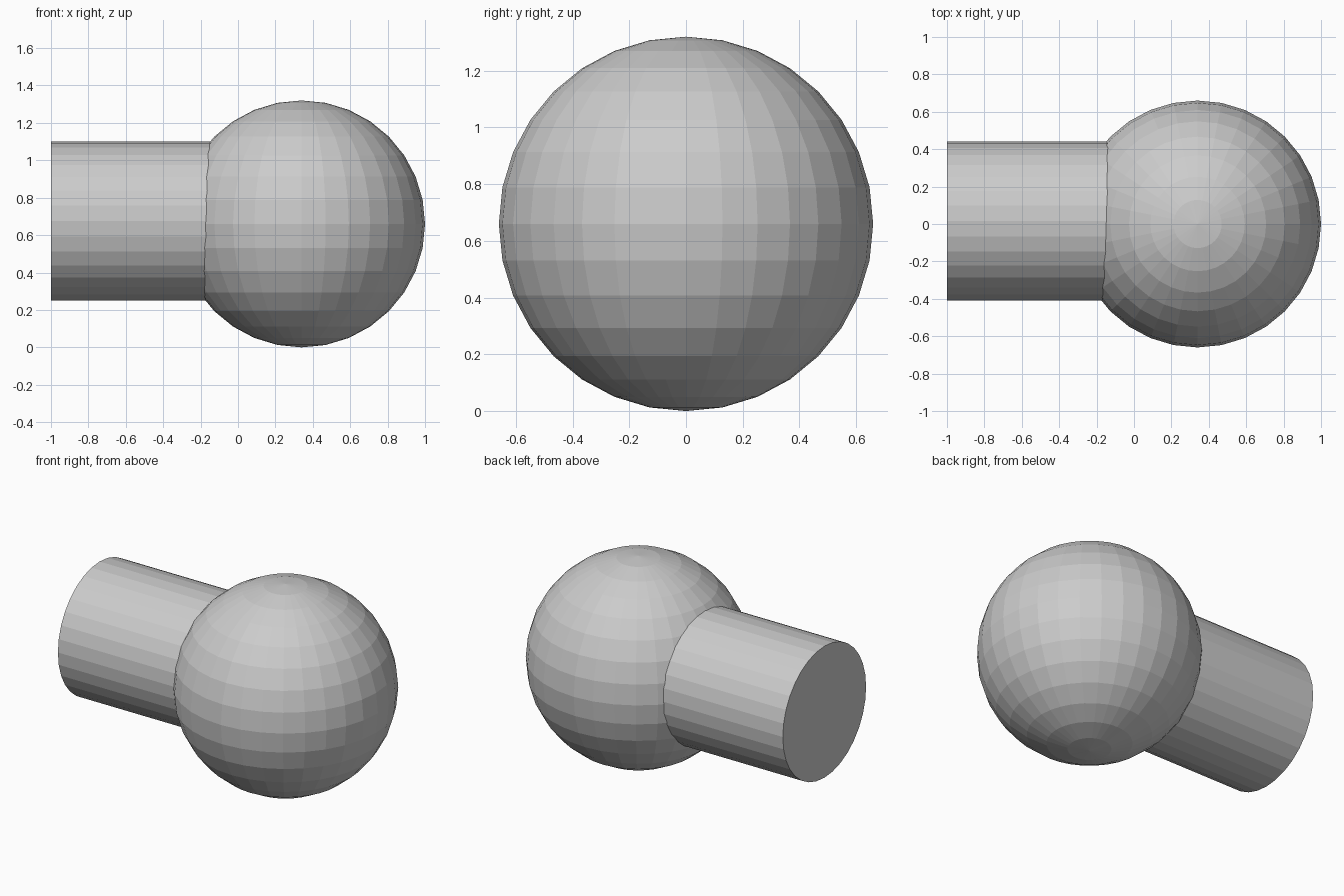
import bpy
from math import pi

if "Cube" in bpy.data.objects:
    bpy.data.objects.remove(bpy.data.objects["Cube"])

# Faceted ball
bpy.ops.mesh.primitive_uv_sphere_add(segments=32, ring_count=16, radius=0.66,
                                     location=(0.34, 0, 0.66))
bpy.context.object.name = "ball"

# Horizontal stem running from the left end into the ball
x_left, x_inner = -1.0, 0.2
bpy.ops.mesh.primitive_cylinder_add(vertices=32, radius=0.425, depth=x_inner - x_left,
                                    location=((x_left + x_inner) / 2, 0.015, 0.675),
                                    rotation=(0, pi / 2, 0))
bpy.context.object.name = "stem"
